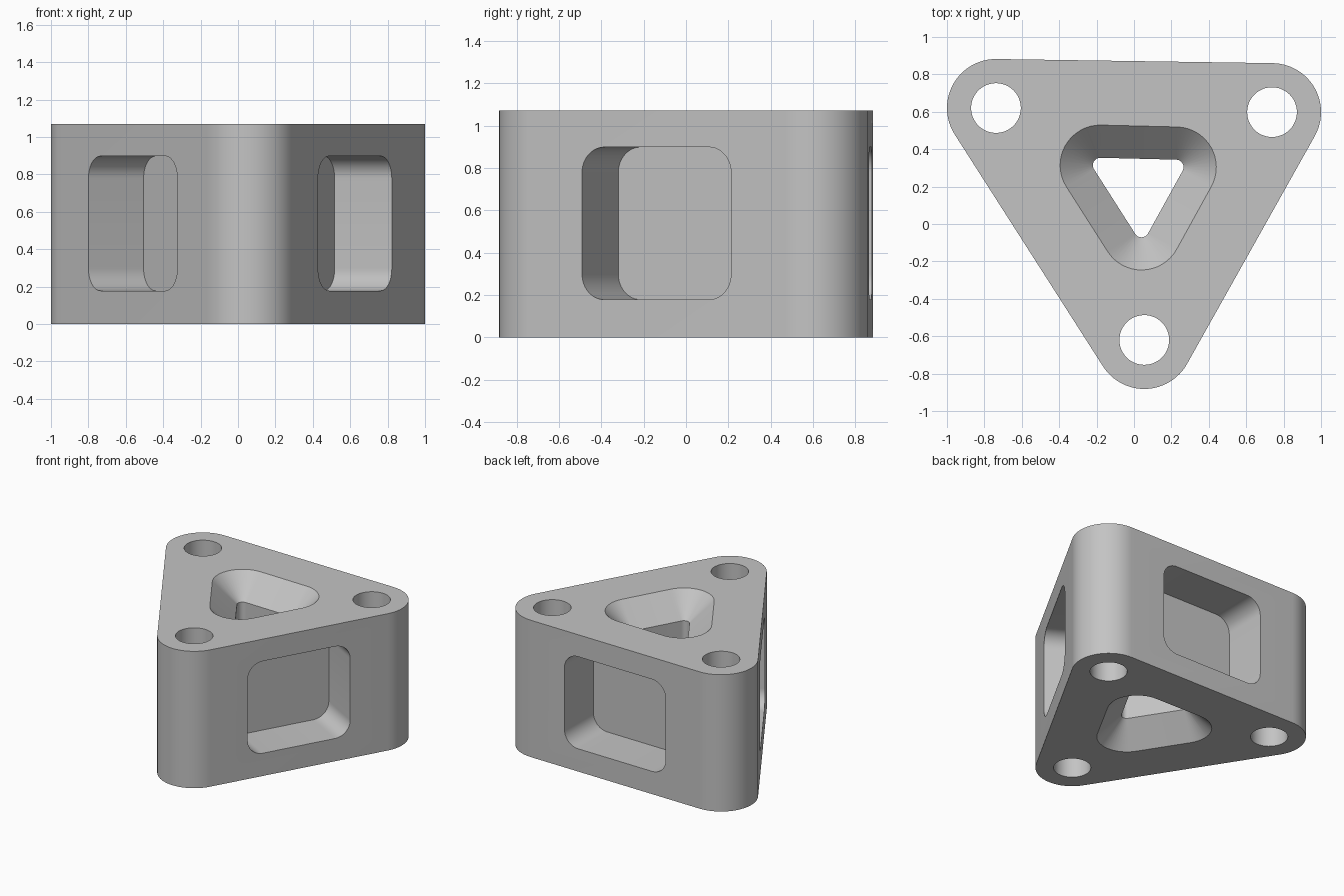
import bpy, bmesh
from math import atan2, cos, sin, pi
from mathutils import Matrix, Vector

if "Cube" in bpy.data.objects:
    bpy.data.objects.remove(bpy.data.objects["Cube"], do_unlink=True)

HEIGHT = 1.07
CORNER_R = 0.262
CORNERS = [Vector((-0.738, 0.62)), Vector((0.055, -0.62)), Vector((0.738, 0.598))]
CORE = [Vector((-0.18, 0.314)), Vector((0.04, -0.031)), Vector((0.225, 0.304))]

grey = bpy.data.materials.new("plain_grey")
grey.use_nodes = True
grey.diffuse_color = (0.55, 0.55, 0.55, 1)
grey.node_tree.nodes["Principled BSDF"].inputs["Base Color"].default_value = grey.diffuse_color


def rounded(centres, r, steps=16):
    """Outline rolled around counter-clockwise centres at radius r."""
    pts, n = [], len(centres)
    for i, c in enumerate(centres):
        a, b = c - centres[i - 1], centres[(i + 1) % n] - c
        start, end = atan2(-a.x, a.y), atan2(-b.x, b.y)
        sweep = (end - start) % (2 * pi)
        for k in range(steps + 1):
            t = start + sweep * k / steps
            pts.append((c.x + r * cos(t), c.y + r * sin(t)))
    return pts


def loft(name, sections, matrix=Matrix()):
    """Closed solid through (height, outline) sections."""
    bm = bmesh.new()
    rings = [[bm.verts.new((x, y, z)) for x, y in pts] for z, pts in sections]
    bm.faces.new(rings[0][::-1])
    bm.faces.new(rings[-1])
    for low, high in zip(rings, rings[1:]):
        for i in range(len(low)):
            j = (i + 1) % len(low)
            bm.faces.new((low[i], low[j], high[j], high[i]))
    bm.transform(matrix)
    mesh = bpy.data.meshes.new(name)
    bm.to_mesh(mesh)
    bm.free()
    mesh.materials.append(grey)
    obj = bpy.data.objects.new(name, mesh)
    bpy.context.collection.objects.link(obj)
    return obj


# Rounded triangular block
outline = rounded(CORNERS, CORNER_R, 24)
body = loft("triangular_block", [(0, outline), (HEIGHT, outline)])
cutters = []

# Central opening, flared at 45 degrees towards both ends
flare, throat, over = 0.175, 0.04, 0.02
wide = rounded(CORE, throat + flare + over)
narrow = rounded(CORE, throat)
cutters.append(loft("core_cutter", [(-over, wide), (flare, narrow),
                                    (HEIGHT - flare, narrow), (HEIGHT + over, wide)]))

# Vertical bolt holes
for c in CORNERS:
    ring = [(c.x + 0.133 * cos(2 * pi * k / 48), c.y + 0.133 * sin(2 * pi * k / 48))
            for k in range(48)]
    cutters.append(loft("hole_cutter", [(-0.1, ring), (HEIGHT + 0.1, ring)]))

# Rounded pocket in the middle of each side
for i, a in enumerate(CORNERS):
    b = CORNERS[(i + 1) % 3]
    d = (b - a).normalized()
    n = Vector((d.y, -d.x))
    mid = (a + b) / 2 + n * CORNER_R
    r = 0.12
    hu, hv = ((b - a).length - 0.59) / 2 - r, 0.36 - r
    rect = rounded([Vector(p) for p in ((-hu, -hv), (hu, -hv), (hu, hv), (-hu, hv))], r, 12)
    frame = Matrix(((d.x, 0, n.x, mid.x), (d.y, 0, n.y, mid.y),
                    (0, 1, 0, HEIGHT / 2 + 0.003), (0, 0, 0, 1)))
    cutters.append(loft("pocket_cutter", [(-0.35, rect), (0.1, rect)], frame))

# Cut the block and discard the cutters
bpy.ops.object.select_all(action='DESELECT')
bpy.context.view_layer.objects.active = body
body.select_set(True)
for cutter in cutters:
    cutter.hide_render = True
    mod = body.modifiers.new("cut", 'BOOLEAN')
    mod.operation = 'DIFFERENCE'
    mod.solver = 'EXACT'
    mod.object = cutter
    bpy.ops.object.modifier_apply(modifier=mod.name)
    bpy.data.objects.remove(cutter, do_unlink=True)

bpy.ops.object.shade_smooth_by_angle(angle=pi / 6)
